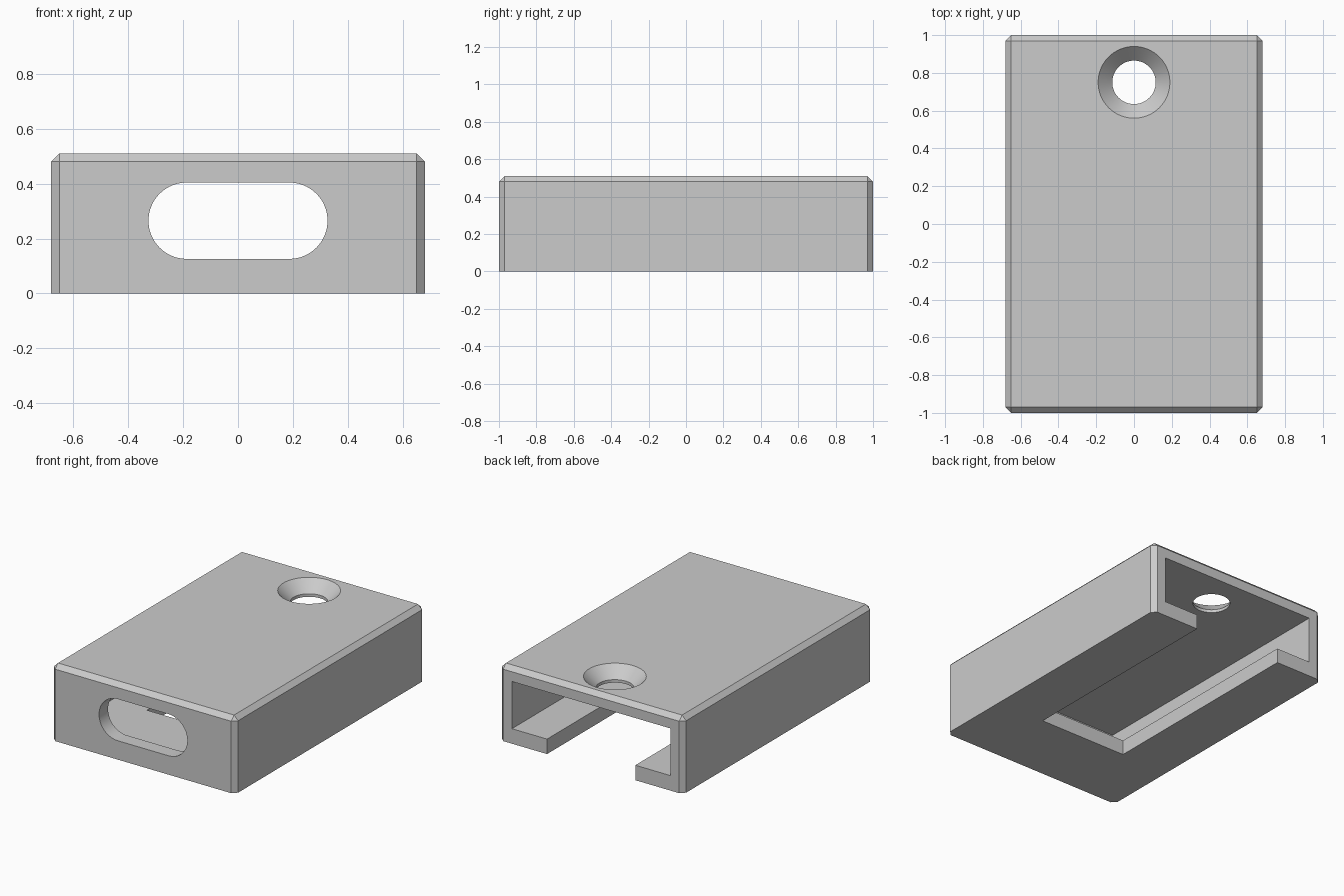
import bpy, bmesh, math
from mathutils import Matrix, Vector

cube = bpy.data.objects.get("Cube")
if cube:
    bpy.data.objects.remove(cube, do_unlink=True)

WIDTH, LENGTH, HEIGHT = 1.36, 2.0, 0.51
WALL, CHAMFER = 0.095, 0.03
SLOT_HALF, SLOT_RADIUS, SLOT_Z = 0.326, 0.139, 0.265
HOLE_Y, HOLE_R, SINK_R = 0.75, 0.115, 0.19

grey = bpy.data.materials.new("plain grey")
grey.use_nodes = True
colour = (0.6, 0.6, 0.6, 1)
grey.diffuse_color = colour
grey.node_tree.nodes["Principled BSDF"].inputs["Base Color"].default_value = colour


def make_object(name, bm):
    bmesh.ops.recalc_face_normals(bm, faces=bm.faces)
    mesh = bpy.data.meshes.new(name)
    bm.to_mesh(mesh)
    bm.free()
    mesh.materials.append(grey)
    obj = bpy.data.objects.new(name, mesh)
    bpy.context.collection.objects.link(obj)
    return obj


def box_mesh(low, high):
    low, high = Vector(low), Vector(high)
    bm = bmesh.new()
    bmesh.ops.create_cube(bm, size=1)
    bmesh.ops.scale(bm, vec=high - low, verts=bm.verts)
    bmesh.ops.translate(bm, vec=(low + high) / 2, verts=bm.verts)
    return bm


def cone(name, z0, z1, r0, r1):
    bm = bmesh.new()
    place = Matrix.Translation((0, HOLE_Y, (z0 + z1) / 2))
    bmesh.ops.create_cone(bm, cap_ends=True, segments=64, radius1=r0,
                          radius2=r1, depth=z1 - z0, matrix=place)
    return make_object(name, bm)


def cut(target, cutter):
    mod = target.modifiers.new(cutter.name, "BOOLEAN")
    mod.operation, mod.solver, mod.object = "DIFFERENCE", "EXACT", cutter
    bpy.ops.object.modifier_apply(modifier=mod.name)
    bpy.data.objects.remove(cutter, do_unlink=True)


# Outer shell, chamfered on every edge except those of the underside
bm = box_mesh((-WIDTH / 2, -LENGTH / 2, 0), (WIDTH / 2, LENGTH / 2, HEIGHT))
edges = [e for e in bm.edges if max(v.co.z for v in e.verts) > HEIGHT / 2]
bmesh.ops.bevel(bm, geom=edges, offset=CHAMFER, segments=1, affect="EDGES")
housing = make_object("housing", bm)
bpy.context.view_layer.objects.active = housing
housing.select_set(True)

# Inner cavity, open at the back
inside = WIDTH / 2 - WALL
cut(housing, make_object("cavity_cutter", box_mesh(
    (-inside, -LENGTH / 2 + WALL, 0.1), (inside, LENGTH, HEIGHT - WALL))))

# Channel through the floor, open at the back
cut(housing, make_object("floor_channel_cutter", box_mesh(
    (-SLOT_HALF, -0.495, -1), (SLOT_HALF, LENGTH, 0.2))))

# Round-ended opening through the front wall
bm = bmesh.new()
outline = []
for i in range(66):
    side = 1 if i < 33 else -1
    a = math.pi * ((i % 33) / 32 - 0.5) + (0 if side > 0 else math.pi)
    outline.append(bm.verts.new((
        side * (SLOT_HALF - SLOT_RADIUS) + SLOT_RADIUS * math.cos(a),
        -1.2, SLOT_Z + SLOT_RADIUS * math.sin(a))))
face = bm.faces.new(outline)
grown = bmesh.ops.extrude_face_region(bm, geom=[face])["geom"]
bmesh.ops.translate(bm, vec=(0, 0.5, 0),
                    verts=[g for g in grown if isinstance(g, bmesh.types.BMVert)])
cut(housing, make_object("front_opening_cutter", bm))

# Countersunk screw hole in the roof
slope = SINK_R - HOLE_R
cut(housing, cone("screw_hole_cutter", 0.3, 0.7, HOLE_R, HOLE_R))
cut(housing, cone("countersink_cutter", HEIGHT - slope, HEIGHT + slope,
                  HOLE_R, SINK_R + slope))

bpy.ops.object.shade_smooth_by_angle(angle=math.radians(30))
